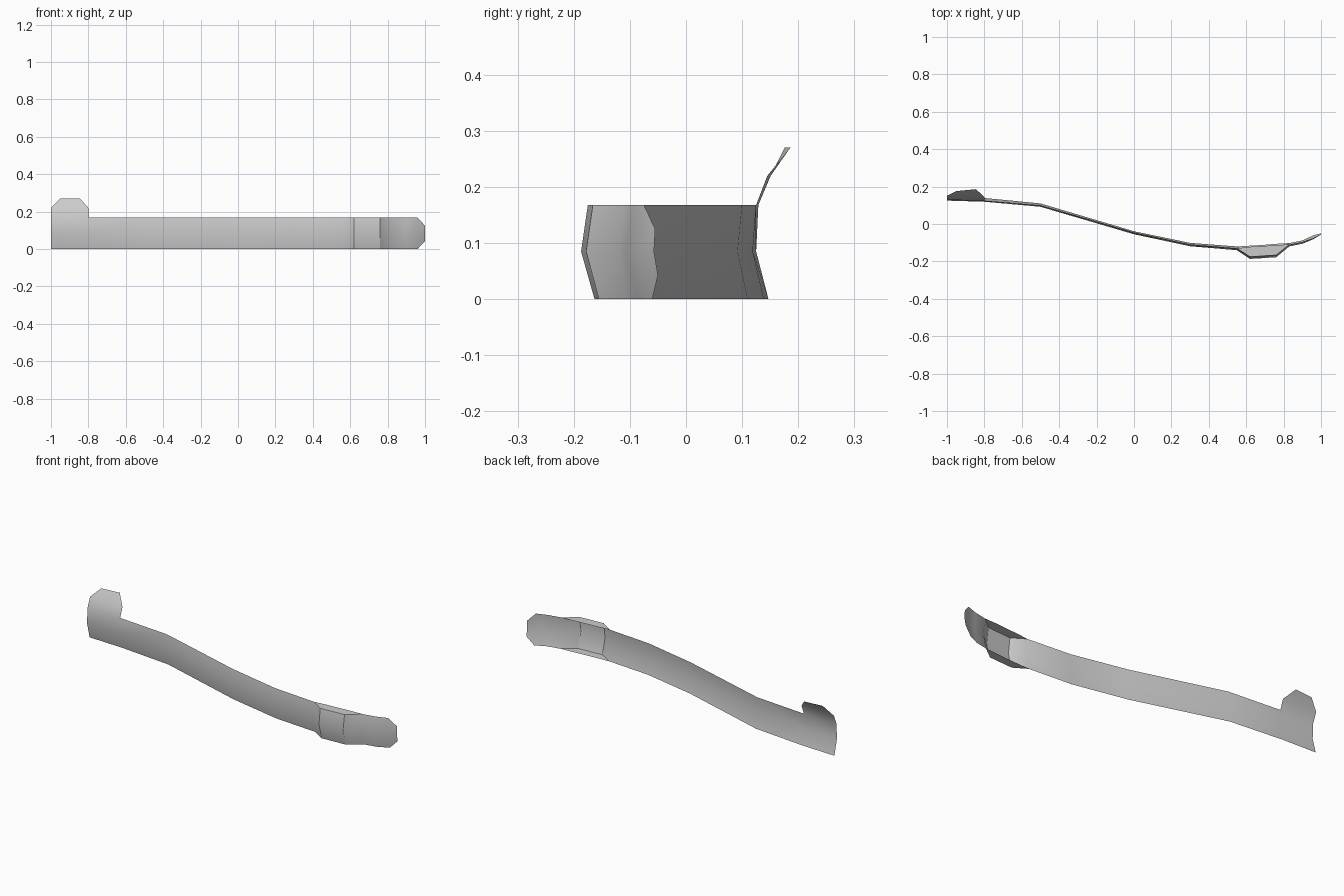
import bpy, bmesh, math

if "Cube" in bpy.data.objects:
    bpy.data.objects.remove(bpy.data.objects["Cube"])

grey = bpy.data.materials.new("plain grey")
grey.diffuse_color = (0.6, 0.6, 0.6, 1)
grey.use_nodes = True
grey.node_tree.nodes["Principled BSDF"].inputs["Base Color"].default_value = grey.diffuse_color

H, MID = 0.168, 0.085

# plan curve: x, y of the middle crease, setback of the bottom and top edges
PATH = [(-1, .125, .022, .004), (-.8, .119, .020, .006), (-.5, .092, .018, .008),
        (0, -.055, .016, .010), (.3, -.119, .018, .010), (.55, -.140, .020, .010),
        (.62, -.187, .024, .012), (.76, -.178, .023, .012), (.83, -.120, .018, .010),
        (.90, -.106, .018, .010), (.96, -.081, .021, .006)]


def make_object(name, bm, angle):
    me = bpy.data.meshes.new(name)
    bm.to_mesh(me)
    bm.free()
    me.materials.append(grey)
    ob = bpy.data.objects.new(name, me)
    bpy.context.collection.objects.link(ob)
    bpy.ops.object.select_all(action='DESELECT')
    ob.select_set(True)
    bpy.context.view_layer.objects.active = ob
    bpy.ops.object.shade_smooth_by_angle(angle=math.radians(angle))
    return ob


# long curved strip, folded along its middle, with a pushed-out pocket
bm = bmesh.new()
cols = [[bm.verts.new(p) for p in ((x, y + b, 0), (x, y, MID), (x, y + t, H))]
        for x, y, b, t in PATH]
# clipped tip
cols.append([bm.verts.new(p) for p in ((1, -.050, .043), (1, -.057, MID), (1, -.055, .125))])
for a, c in zip(cols, cols[1:]):
    for i in range(2):
        bm.faces.new((a[i], c[i], c[i + 1], a[i + 1]))

# upright tab at the left end, leaning back
low = [cols[0][2], cols[1][2]]
mid = [bm.verts.new((-1, .151, .22)), bm.verts.new((-.8, .145, .22))]
top = [bm.verts.new((-.95, .176, .27)), bm.verts.new((-.845, .186, .27))]
for a, c in ((low, mid), (mid, top)):
    bm.faces.new((a[0], a[1], c[1], c[0]))
make_object("curved_strip", bm, 30)

# top and bottom plates closing the pocket, back left open
pocket = PATH[5:9]
for name, z, k in (("pocket_bottom", 0, 2), ("pocket_top", H, 3)):
    bm = bmesh.new()
    pts = [(p[0], p[1] + p[k], z) for p in pocket]
    back = .006 if k == 2 else 0
    pts += [(.76, -.112 + back, z), (.69, -.118 + back, z), (.62, -.122 + back, z)]
    f = bm.faces.new([bm.verts.new(p) for p in pts])
    f.normal_update()
    if (f.normal.z > 0) != (z > 0):
        f.normal_flip()
    make_object(name, bm, 30)
